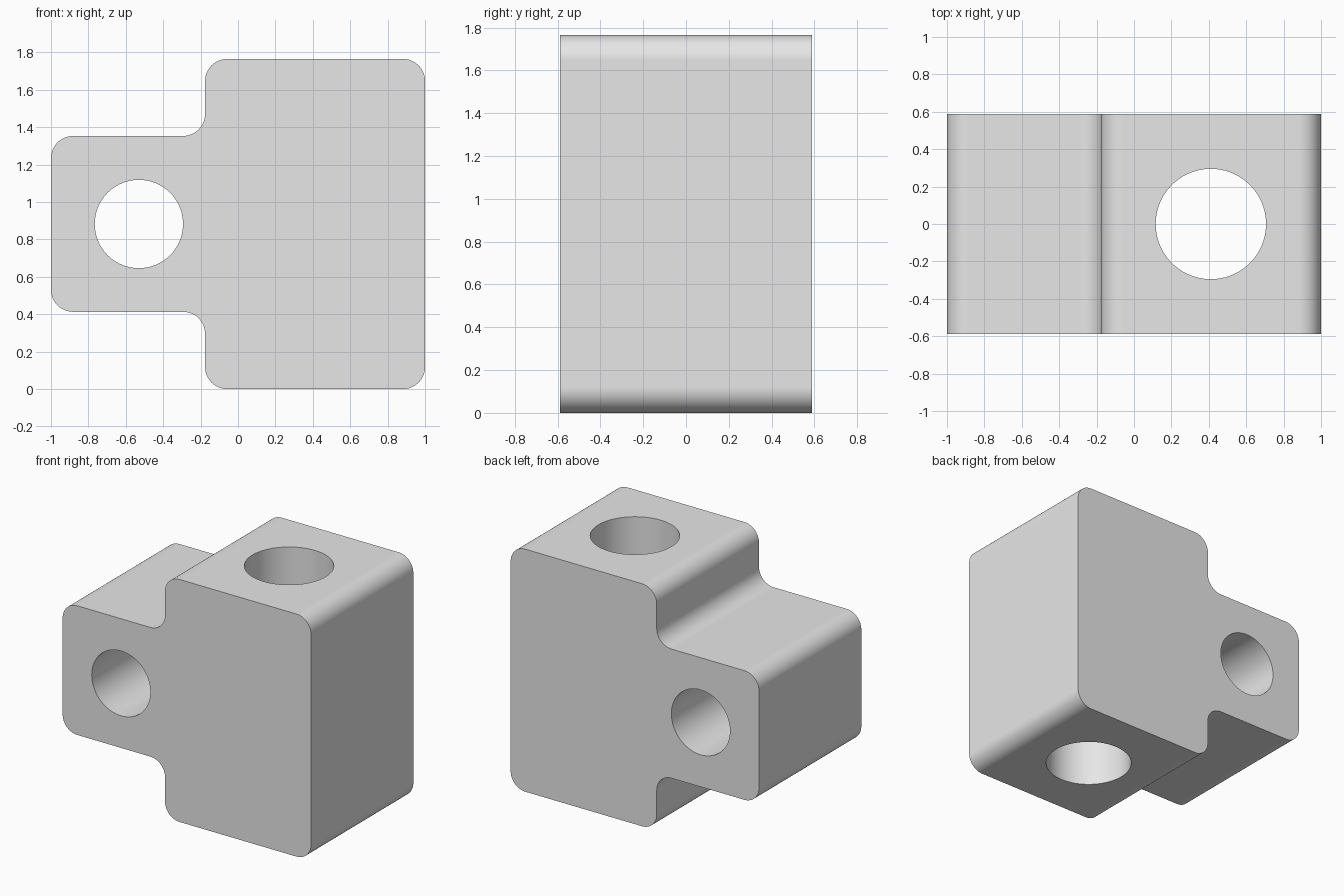
import bpy, bmesh
from math import radians, pi, cos, sin
from mathutils import Vector, Matrix

cube = bpy.data.objects.get("Cube")
if cube:
    bpy.data.objects.remove(cube, do_unlink=True)

HALF_DEPTH, HEIGHT, FILLET = 0.588, 1.765, 0.118
STEP_X, TAB_LOW, TAB_HIGH = -0.176, 0.413, 1.353

grey = bpy.data.materials.new("light grey")
grey.use_nodes = True
colour = (0.8, 0.8, 0.8, 1)
grey.diffuse_color = colour
grey.node_tree.nodes["Principled BSDF"].inputs["Base Color"].default_value = colour


def add_object(name, bm):
    mesh = bpy.data.meshes.new(name)
    bm.to_mesh(mesh)
    bm.free()
    mesh.materials.append(grey)
    obj = bpy.data.objects.new(name, mesh)
    bpy.context.collection.objects.link(obj)
    return obj


def rounded(corners, radius, steps=12):
    """Replace every right-angled corner with a tangent arc."""
    points = []
    for i, corner in enumerate(corners):
        before = (corners[i - 1] - corner).normalized() * radius
        after = (corners[(i + 1) % len(corners)] - corner).normalized() * radius
        centre = corner + before + after
        for k in range(steps + 1):
            a = pi / 2 * k / steps
            points.append(centre - after * cos(a) - before * sin(a))
    return points


def drill(target, matrix, radius):
    """Cut a round through hole along the matrix's local z axis."""
    bm = bmesh.new()
    bmesh.ops.create_cone(bm, cap_ends=True, segments=96, radius1=radius,
                          radius2=radius, depth=4, matrix=matrix)
    cutter = add_object("hole_cutter", bm)
    cutter.hide_render = True
    mod = target.modifiers.new("hole", 'BOOLEAN')
    mod.operation, mod.solver, mod.object = 'DIFFERENCE', 'EXACT', cutter
    bpy.ops.object.modifier_apply(modifier=mod.name)
    bpy.data.objects.remove(cutter, do_unlink=True)


# Block: filleted T outline extruded from front to back
corners = [Vector((x, -HALF_DEPTH, z)) for x, z in (
    (STEP_X, 0), (1, 0), (1, HEIGHT), (STEP_X, HEIGHT),
    (STEP_X, TAB_HIGH), (-1, TAB_HIGH), (-1, TAB_LOW), (STEP_X, TAB_LOW))]
bm = bmesh.new()
face = bm.faces.new([bm.verts.new(p) for p in rounded(corners, FILLET)])
extruded = bmesh.ops.extrude_face_region(bm, geom=[face], use_keep_orig=True)
back = [v for v in extruded["geom"] if isinstance(v, bmesh.types.BMVert)]
bmesh.ops.translate(bm, verts=back, vec=(0, 2 * HALF_DEPTH, 0))
bmesh.ops.recalc_face_normals(bm, faces=bm.faces)
block = add_object("cross_clamp_block", bm)
bpy.ops.object.select_all(action='DESELECT')
block.select_set(True)
bpy.context.view_layer.objects.active = block

# Holes: one upright through the body, one front to back through the tab
drill(block, Matrix.Translation((0.411, 0, HEIGHT / 2)), 0.295)
drill(block, Matrix.Translation((-0.53, 0, HEIGHT / 2)) @ Matrix.Rotation(radians(90), 4, 'X'), 0.236)

# Smooth fillets and bores, crisp rims, truly flat large faces
bpy.ops.object.shade_smooth_by_angle(angle=radians(30))
weighted = block.modifiers.new("flat_faces", 'WEIGHTED_NORMAL')
weighted.keep_sharp = True
